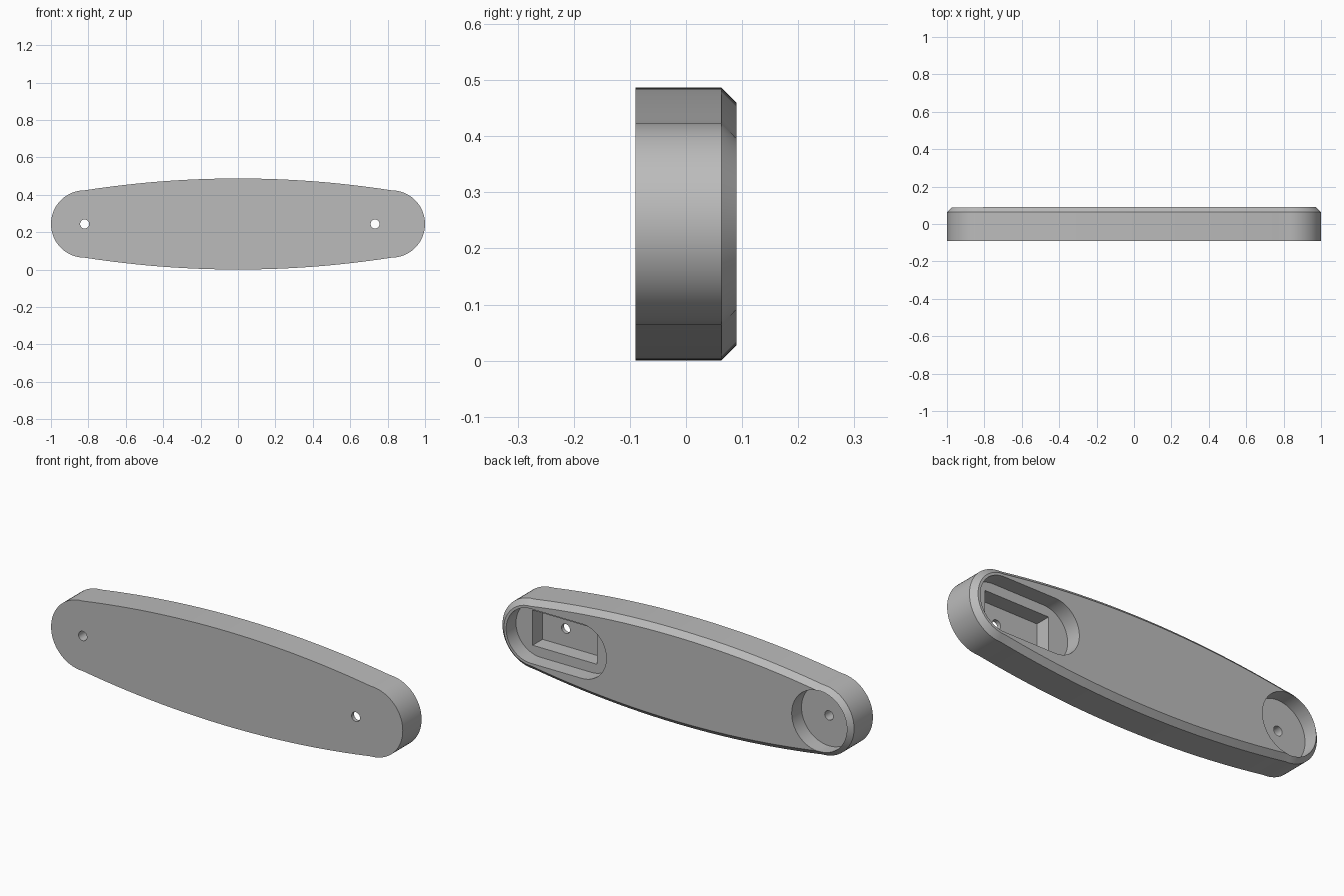
import bpy, bmesh
from math import sin, cos, pi, sqrt, radians

if "Cube" in bpy.data.objects:
    bpy.data.objects.remove(bpy.data.objects["Cube"], do_unlink=True)

MID_Z = 0.2435       # height of the long axis
END_X = 0.82         # centre of each rounded end
END_R = 0.18
BACK = 0.09
LEDGE = 0.01         # floor of the shallow pockets
CHAMFER = 0.027

grey = bpy.data.materials.new("plain grey")
grey.use_nodes = True
colour = (0.5, 0.5, 0.5, 1)
grey.diffuse_color = colour
grey.node_tree.nodes["Principled BSDF"].inputs["Base Color"].default_value = colour


def arc(cx, r, start, end, steps):
    angles = [start + (end - start) * i / steps for i in range(steps + 1)]
    return [(cx + r * cos(a), r * sin(a)) for a in angles]


def bowed_outline(inset):
    """Rounded ends joined by shallow bowed edges."""
    r = END_R - inset
    sag = MID_Z - END_R
    big = (END_X ** 2 + sag ** 2) / (2 * sag)
    steps = 32
    xs = [END_X - 2 * END_X * i / steps for i in range(1, steps)]
    top = [(x, r + sag - big + sqrt(big ** 2 - x ** 2)) for x in xs]
    bottom = [(-x, -z) for x, z in top]
    return (arc(END_X, r, -pi / 2, pi / 2, 36) + top
            + arc(-END_X, r, pi / 2, 3 * pi / 2, 36) + bottom)


def loft(name, layers):
    """Solid through matching outlines, each placed at its own depth."""
    bm = bmesh.new()
    rings = [[bm.verts.new((x, y, z + MID_Z)) for x, z in pts] for y, pts in layers]
    n = len(rings[0])
    for a, b in zip(rings, rings[1:]):
        for i in range(n):
            j = (i + 1) % n
            bm.faces.new((a[i], a[j], b[j], b[i]))
    bm.faces.new(rings[0])
    bm.faces.new(rings[-1])
    bmesh.ops.recalc_face_normals(bm, faces=bm.faces)
    mesh = bpy.data.meshes.new(name)
    bm.to_mesh(mesh)
    bm.free()
    mesh.materials.append(grey)
    obj = bpy.data.objects.new(name, mesh)
    bpy.context.collection.objects.link(obj)
    return obj


def circle(cx, r):
    return arc(cx, r, 0, 2 * pi, 64)[:-1]


# Main bar with a chamfered back rim
bar = loft("bowed_bar", [(-BACK, bowed_outline(0)),
                         (BACK - CHAMFER, bowed_outline(0)),
                         (BACK, bowed_outline(CHAMFER))])

# Pockets and screw holes
slot = arc(END_X, 0.14, -pi / 2, pi / 2, 32) + arc(0.53, 0.14, pi / 2, 3 * pi / 2, 32)
recess = [(0.5, -0.09), (0.865, -0.09), (0.865, 0.09), (0.5, 0.09)]
cuts = [("round_pocket", circle(-END_X, 0.156), LEDGE, 0.2),
        ("slot_pocket", slot, LEDGE, 0.2),
        ("deep_recess", recess, -0.07, 0.05),
        ("right_screw_hole", circle(-END_X, 0.024), -0.2, 0.05),
        ("left_screw_hole", circle(0.733, 0.024), -0.2, 0.0)]

bpy.context.view_layer.objects.active = bar
bar.select_set(True)
for name, outline, y0, y1 in cuts:
    cutter = loft(name, [(y0, outline), (y1, outline)])
    cutter.hide_render = True
    mod = bar.modifiers.new(name, "BOOLEAN")
    mod.operation = "DIFFERENCE"
    mod.solver = "EXACT"
    mod.object = cutter
    bpy.ops.object.modifier_apply(modifier=mod.name)
    bpy.data.objects.remove(cutter, do_unlink=True)

bpy.ops.object.shade_smooth_by_angle(angle=radians(12))
